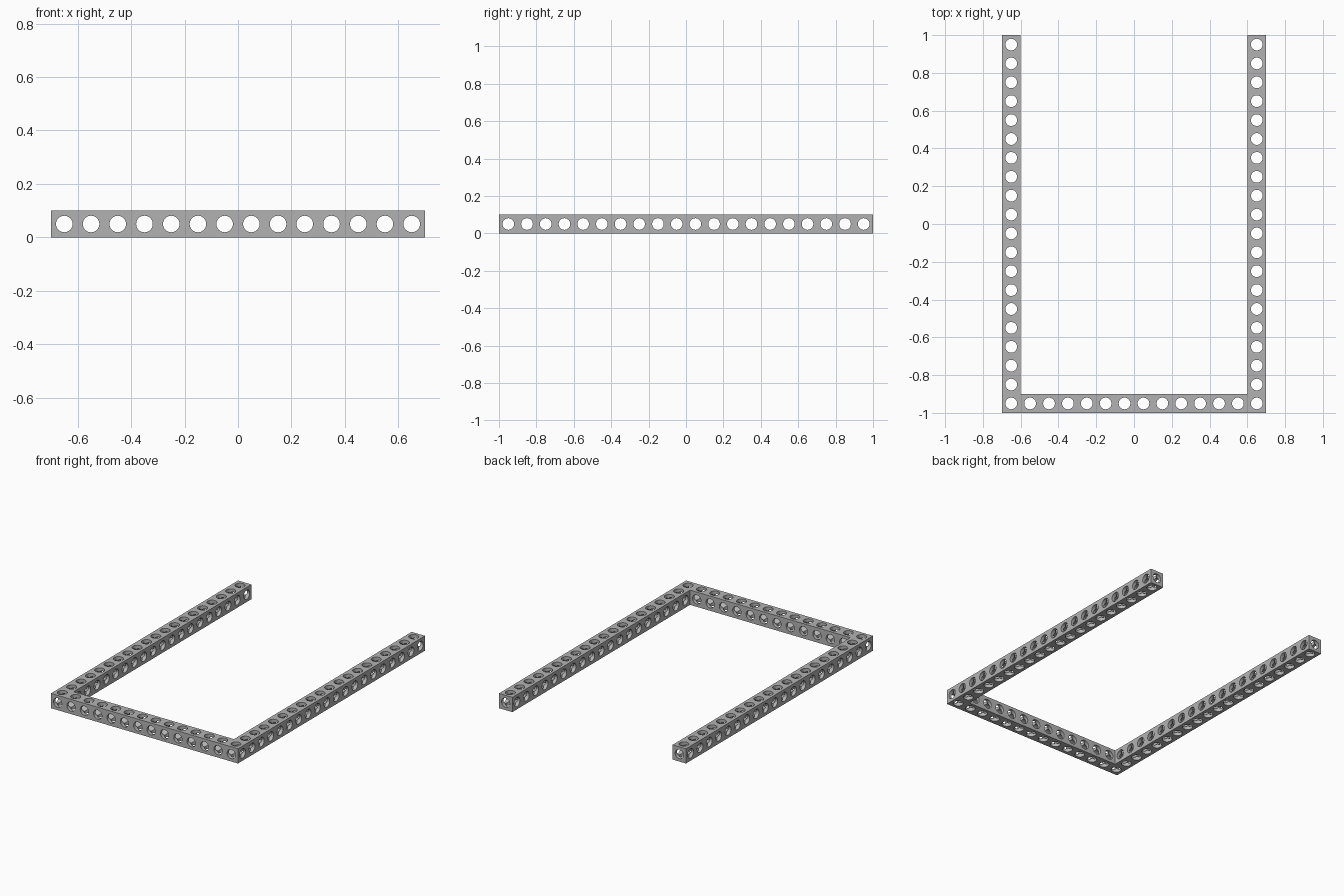
import bpy
import bmesh
import math
from mathutils import Vector

cube = bpy.data.objects.get("Cube")
if cube:
    bpy.data.objects.remove(cube, do_unlink=True)

CELL = 0.1            # beam thickness and hole spacing
HALF = CELL / 2
BORE = 0.031          # hole radius
SEGMENTS = 32
COLUMNS, ROWS = 14, 20

grey = bpy.data.materials.new("plain grey")
grey.use_nodes = True
colour = (0.45, 0.45, 0.45, 1)
grey.diffuse_color = colour
grey.node_tree.nodes["Principled BSDF"].inputs["Base Color"].default_value = colour

# Grid cells taken up by each beam
beams = {
    "front_beam": [(i, 0) for i in range(COLUMNS)],
    "right_arm": [(0, j) for j in range(1, ROWS)],
    "left_arm": [(COLUMNS - 1, j) for j in range(1, ROWS)],
}
occupied = {cell for cells in beams.values() for cell in cells}
axes = [Vector((1, 0, 0)), Vector((0, 1, 0)), Vector((0, 0, 1))]


def add_side(bm, centre, d, u, v, exposed):
    """Bore wall toward one side of a cell, plus the pierced outer face."""
    mouth, crossing, border = [], [], []
    for k in range(SEGMENTS):
        a = 2 * math.pi * k / SEGMENTS
        ray = u * math.cos(a) + v * math.sin(a)
        reach = max(abs(math.cos(a)), abs(math.sin(a)))
        mouth.append(bm.verts.new(centre + ray * BORE + d * HALF))
        # the wall ends where the three bores cross
        crossing.append(bm.verts.new(centre + ray * BORE + d * BORE * reach))
        if exposed:
            border.append(bm.verts.new(centre + ray * HALF / reach + d * HALF))
    for k in range(SEGMENTS):
        n = (k + 1) % SEGMENTS
        bm.faces.new((mouth[k], mouth[n], crossing[n], crossing[k]))
        if exposed:
            bm.faces.new((mouth[k], border[k], border[n], mouth[n]))


def make_beam(name, cells):
    bm = bmesh.new()
    for i, j in cells:
        centre = Vector(((i - (COLUMNS - 1) / 2) * CELL,
                         (j - (ROWS - 1) / 2) * CELL, HALF))
        for n in range(3):
            for sign in (1, -1):
                d = axes[n] * sign
                u = axes[(n + 1) % 3]
                neighbour = (i + round(d.x), j + round(d.y))
                exposed = n == 2 or neighbour not in occupied
                add_side(bm, centre, d, u, d.cross(u), exposed)
    bmesh.ops.remove_doubles(bm, verts=bm.verts, dist=0.0001)
    mesh = bpy.data.meshes.new(name)
    bm.to_mesh(mesh)
    bm.free()
    mesh.materials.append(grey)
    beam = bpy.data.objects.new(name, mesh)
    bpy.context.collection.objects.link(beam)
    return beam


bpy.ops.object.select_all(action="DESELECT")
for name, cells in beams.items():
    beam = make_beam(name, cells)
    beam.select_set(True)
    bpy.context.view_layer.objects.active = beam
bpy.ops.object.shade_smooth_by_angle(angle=math.radians(30))
